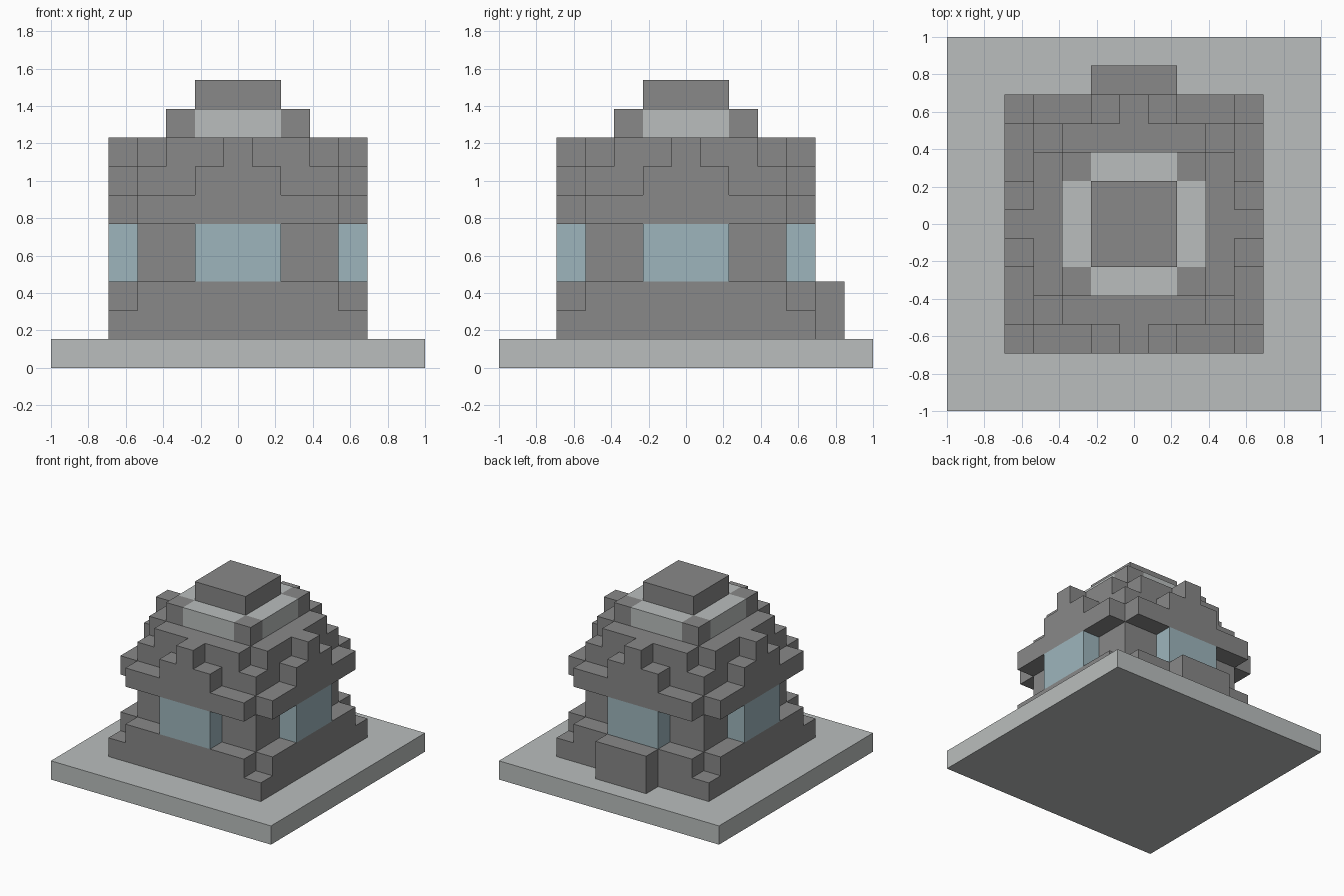
import bpy
import bmesh

U = 2 / 13  # one block

cube = bpy.data.objects.get("Cube")
if cube:
    bpy.data.objects.remove(cube, do_unlink=True)


def material(name, rgb):
    mat = bpy.data.materials.new(name)
    mat.use_nodes = True
    mat.diffuse_color = (*rgb, 1)
    mat.node_tree.nodes["Principled BSDF"].inputs["Base Color"].default_value = (*rgb, 1)
    return mat


STONE = material("dark grey stone", (0.246, 0.246, 0.246))
PALE = material("pale grey", (0.491, 0.515, 0.509))
GLASS = material("light blue glass", (0.337, 0.462, 0.503))


def slab(name, outline, bottom, top, mat):
    """Extrude a flat outline, measured in blocks, between two layers."""
    bm = bmesh.new()
    face = bm.faces.new([bm.verts.new((x * U, y * U, bottom * U)) for x, y in outline])
    new = bmesh.ops.extrude_face_region(bm, geom=[face])["geom"]
    bmesh.ops.translate(bm, vec=(0, 0, (top - bottom) * U),
                        verts=[v for v in new if isinstance(v, bmesh.types.BMVert)])
    bmesh.ops.recalc_face_normals(bm, faces=bm.faces)
    mesh = bpy.data.meshes.new(name)
    bm.to_mesh(mesh)
    bm.free()
    mesh.materials.append(mat)
    obj = bpy.data.objects.new(name, mesh)
    bpy.context.collection.objects.link(obj)
    return obj


def mirrored(quarter):
    """Turn the outline of one quarter into the full four-sided outline."""
    half = quarter + [(-x, y) for x, y in reversed(quarter)]
    return half + [(-x, -y) for x, y in half]


def rect(x0, x1, y0, y1):
    return [(x0, y0), (x1, y0), (x1, y1), (x0, y1)]


NOTCHED = [(4.5, 3.5), (3.5, 3.5), (3.5, 4.5)]
STEPPED = [(4.5, 1.5), (3.5, 1.5), (3.5, 3.5), (1.5, 3.5), (1.5, 4.5)]
PEAKED = [(4.5, 0.5), (3.5, 0.5), (3.5, 2.5), (2.5, 2.5),
          (2.5, 3.5), (0.5, 3.5), (0.5, 4.5)]
CROSS = [(2.5, 1.5), (1.5, 1.5), (1.5, 2.5)]

# Stacked layers from the ground up
for name, quarter, bottom, top, mat in (
    ("base_plate", [(6.5, 6.5)], 0, 1, PALE),
    ("foundation", [(4.5, 4.5)], 1, 2, STONE),
    ("window_sill", NOTCHED, 2, 3, STONE),
    ("walls", [(3.5, 3.5)], 3, 5, STONE),
    ("eaves", NOTCHED, 5, 6, STONE),
    ("lower_roof", STEPPED, 6, 7, STONE),
    ("upper_roof", PEAKED, 7, 8, STONE),
    ("skylight_band", CROSS, 8, 9, PALE),
    ("roof_cap", [(1.5, 1.5)], 9, 10, STONE),
):
    slab(name, mirrored(quarter), bottom, top, mat)

# Bay windows, one on each side
for name, sign in (("left", 1), ("right", -1)):
    slab(name + "_window", rect(3.5 * sign, 4.5 * sign, -1.5, 1.5), 3, 5, GLASS)
for name, sign in (("back", 1), ("front", -1)):
    slab(name + "_window", rect(-1.5, 1.5, 3.5 * sign, 4.5 * sign), 3, 5, GLASS)

# Corner blocks of the skylight band
for side, sx in (("left", 1), ("right", -1)):
    for end, sy in (("back", 1), ("front", -1)):
        slab(f"{end}_{side}_corner_block",
             rect(1.5 * sx, 2.5 * sx, 1.5 * sy, 2.5 * sy), 8, 9, STONE)

# Block projecting from the back of the foundation
slab("back_step", rect(-1.5, 1.5, 4.5, 5.5), 1, 3, STONE)
